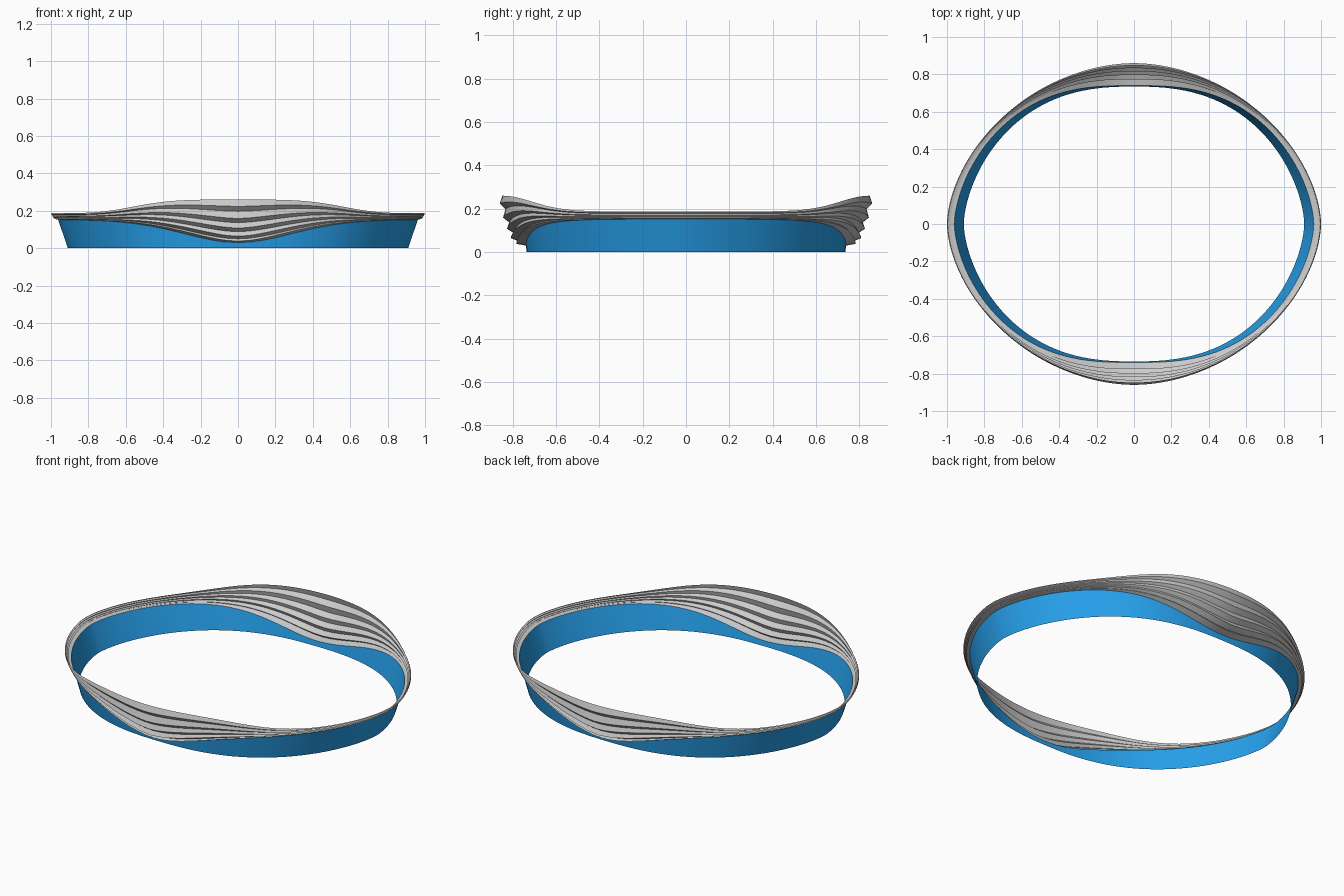
import bpy, bmesh, math

if "Cube" in bpy.data.objects:
    bpy.data.objects.remove(bpy.data.objects["Cube"])

SEG = 160

# Pleated skirt section at mid front: (distance out, height), bottom to top
PLEATS = [(0.742, 0.032), (0.785, 0.040), (0.775, 0.052), (0.810, 0.066),
          (0.798, 0.090), (0.827, 0.109), (0.817, 0.138), (0.845, 0.160),
          (0.834, 0.198), (0.860, 0.224), (0.848, 0.260)]


def outline(t, a, b, nx, ny):
    """Oval with its own exponent along each axis."""
    c, s = math.cos(t), math.sin(t)
    return (a * math.copysign(abs(c) ** (2 / nx), c),
            b * math.copysign(abs(s) ** (2 / ny), s))


def base_point(t):
    return outline(t, 0.91, 0.735, 2.5, 1.65)


def rim_point(t):
    return outline(t, 1.0, 0.86, 1.9, 1.75)


def wall_height(t):
    return 0.153 - 0.123 * math.exp(-(base_point(t)[0] / 0.40) ** 2)


def rim_height(t):
    return 0.187 + 0.073 * math.exp(-(abs(rim_point(t)[0]) / 0.6) ** 4)


def wall_point(t, f):
    x, y = base_point(t)
    z = f * wall_height(t)
    return (x * (1 + 0.37 * z), y * (1 + 0.22 * z), z)


def skirt_point(t, u, v):
    x0, y0, zb = wall_point(t, 1.0)
    x1, y1 = rim_point(t)
    return (x0 + (x1 - x0) * u, y0 + (y1 - y0) * u, zb + (rim_height(t) - zb) * v)


def ring_sheet(name, strips, color=None):
    """Loft closed rings; every strip is a list of functions of the angle."""
    bm = bmesh.new()
    for rows in strips:
        rings = [[bm.verts.new(f(2 * math.pi * i / SEG)) for i in range(SEG)] for f in rows]
        for lo, hi in zip(rings, rings[1:]):
            for i in range(SEG):
                j = (i + 1) % SEG
                bm.faces.new((lo[i], lo[j], hi[j], hi[i]))
    me = bpy.data.meshes.new(name)
    bm.to_mesh(me)
    bm.free()
    ob = bpy.data.objects.new(name, me)
    bpy.context.collection.objects.link(ob)
    if color:
        mat = bpy.data.materials.new(name + "_paint")
        mat.diffuse_color = color
        mat.use_nodes = True
        mat.node_tree.nodes["Principled BSDF"].inputs["Base Color"].default_value = mat.diffuse_color
        me.materials.append(mat)
    bpy.ops.object.select_all(action='DESELECT')
    ob.select_set(True)
    bpy.context.view_layer.objects.active = ob
    bpy.ops.object.shade_smooth_by_angle(angle=math.radians(25))


# Blue leaning wall: four separate rows of cladding
wall = [[lambda t, f=k / 4: wall_point(t, f) for k in (r, r + 1)] for r in range(4)]
wall = [[(lambda t, f=k / 4: wall_point(t, f)) for k in (r, r + 1)] for r in range(4)]
ring_sheet("blue_wall", wall, (0.02, 0.36, 0.85, 1))

# Grey pleated skirt, swelling at front and back and thin at the ends
skirt = [(lambda t, u=(y - 0.742) / 0.118, v=(z - 0.032) / 0.228: skirt_point(t, u, v))
         for y, z in PLEATS]
ring_sheet("pleated_skirt", [skirt])
